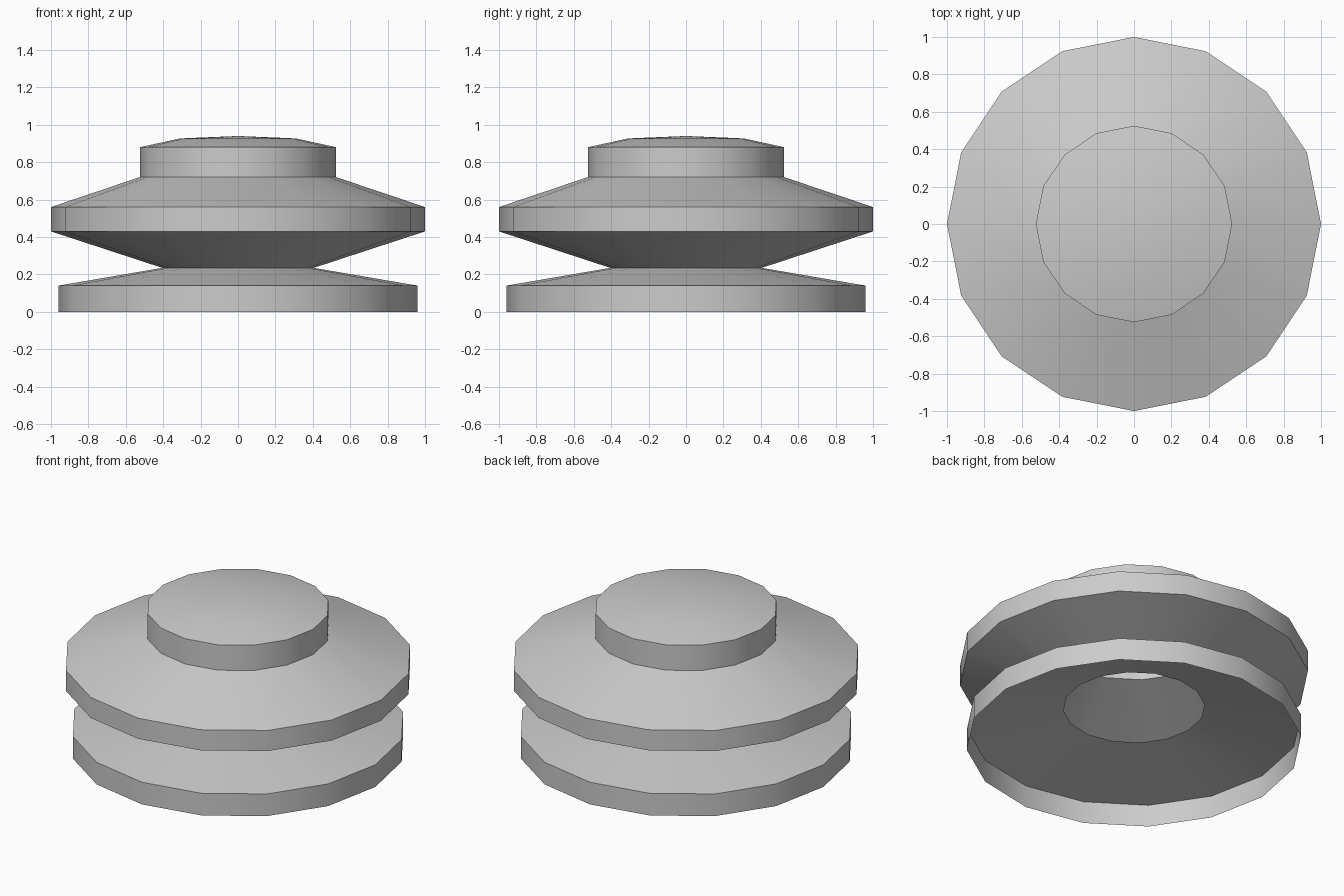
import bpy, bmesh
from math import cos, sin, tau, radians

if "Cube" in bpy.data.objects:
    bpy.data.objects.remove(bpy.data.objects["Cube"])

SIDES = 16

# Profile of the hollow shell as (radius, height), open at the bottom
profile = [
    (0.96, 0.00), (0.96, 0.14),   # base rim
    (0.405, 0.235),               # waist
    (1.00, 0.43), (1.00, 0.56),   # wide upper rim
    (0.525, 0.72), (0.525, 0.88), # cap wall
    (0.31, 0.927),                # shallow dome
]
APEX = 0.94


def lathe(name, points, apex):
    bm = bmesh.new()
    rings = [[bm.verts.new((r * cos(tau * i / SIDES), r * sin(tau * i / SIDES), z))
              for i in range(SIDES)] for r, z in points]
    for low, high in zip(rings, rings[1:]):
        for i in range(SIDES):
            j = (i + 1) % SIDES
            bm.faces.new((low[i], low[j], high[j], high[i]))
    # Close the dome with a fan
    tip = bm.verts.new((0, 0, apex))
    for i in range(SIDES):
        bm.faces.new((rings[-1][i], rings[-1][(i + 1) % SIDES], tip))
    mesh = bpy.data.meshes.new(name)
    bm.to_mesh(mesh)
    bm.free()
    obj = bpy.data.objects.new(name, mesh)
    bpy.context.collection.objects.link(obj)
    return obj


# Double-disc shell, smooth around but with sharp rims
shell = lathe("spool_shell", profile, APEX)
bpy.context.view_layer.objects.active = shell
shell.select_set(True)
bpy.ops.object.shade_smooth_by_angle(angle=radians(30))
